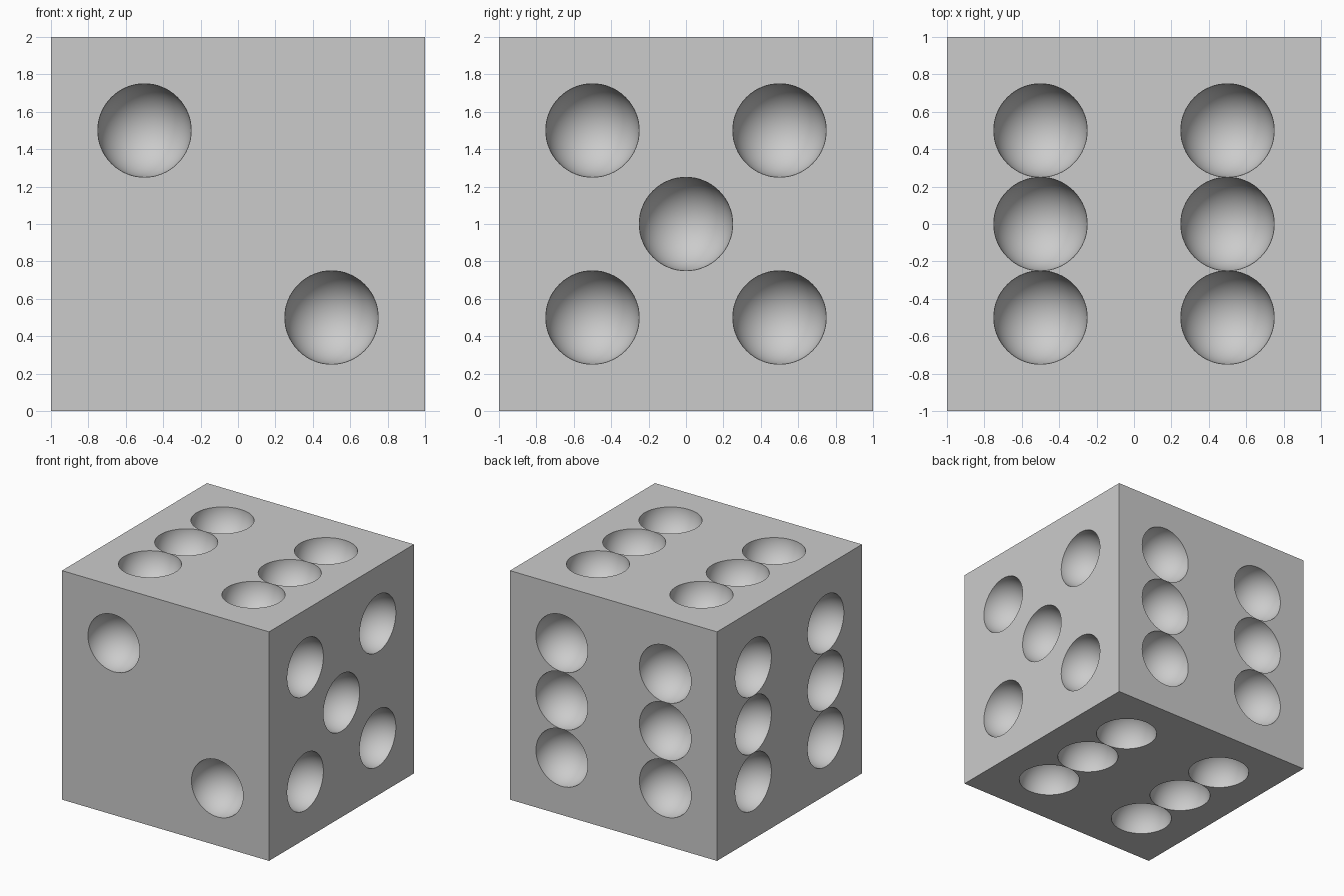
import bpy
import bmesh
from mathutils import Matrix, Vector
from math import radians

default = bpy.data.objects.get("Cube")
if default:
    bpy.data.objects.remove(default, do_unlink=True)

# Single flat grey
grey = bpy.data.materials.new("light_grey")
grey.use_nodes = True
colour = (0.6, 0.6, 0.6, 1)
grey.diffuse_color = colour
grey.node_tree.nodes["Principled BSDF"].inputs["Base Color"].default_value = colour


def add_object(name, bm):
    mesh = bpy.data.meshes.new(name)
    bm.to_mesh(mesh)
    bm.free()
    mesh.materials.append(grey)
    obj = bpy.data.objects.new(name, mesh)
    bpy.context.collection.objects.link(obj)
    return obj


# Cube body
bm = bmesh.new()
bmesh.ops.create_cube(bm, size=2, matrix=Matrix.Translation((0, 0, 1)))
body = add_object("die_body", bm)

# Pip layouts in units of half a side, as (across, along)
two = [(-1, 1), (1, -1)]
five = [(0, 0)] + [(a, b) for a in (-1, 1) for b in (-1, 1)]
six = [(a, b) for a in (-1, 1) for b in (-1, 0, 1)]

# Each face: outward normal, across axis, along axis, layout
X, Y, Z = Vector((1, 0, 0)), Vector((0, 1, 0)), Vector((0, 0, 1))
faces = [
    (-Y, X, Z, two),
    (X, Y, Z, five),
    (Y, X, Z, six),
    (-X, Y, Z, six),
    (Z, X, Y, six),
    (-Z, X, Y, six),
]

# Ball cutters with their poles along the face normals; the odd ring count
# keeps the face plane between vertex rings for a clean cut
bm = bmesh.new()
for normal, across, along, layout in faces:
    turn = normal.to_track_quat("Z", "Y").to_matrix().to_4x4()
    for a, b in layout:
        centre = Z + normal + (across * a + along * b) * 0.5
        bmesh.ops.create_uvsphere(bm, u_segments=64, v_segments=33, radius=0.25,
                                  matrix=Matrix.Translation(centre) @ turn)
cutter = add_object("pip_cutter", bm)
cutter.hide_render = True

# Carve the pips
carve = body.modifiers.new("carve_pips", "BOOLEAN")
carve.operation = "DIFFERENCE"
carve.solver = "EXACT"
carve.object = cutter
bpy.ops.object.select_all(action="DESELECT")
body.select_set(True)
bpy.context.view_layer.objects.active = body
bpy.ops.object.modifier_apply(modifier=carve.name)
bpy.data.objects.remove(cutter, do_unlink=True)

# Smooth hollows, crisp rims and cube edges
bpy.ops.object.shade_smooth_by_angle(angle=radians(30))
